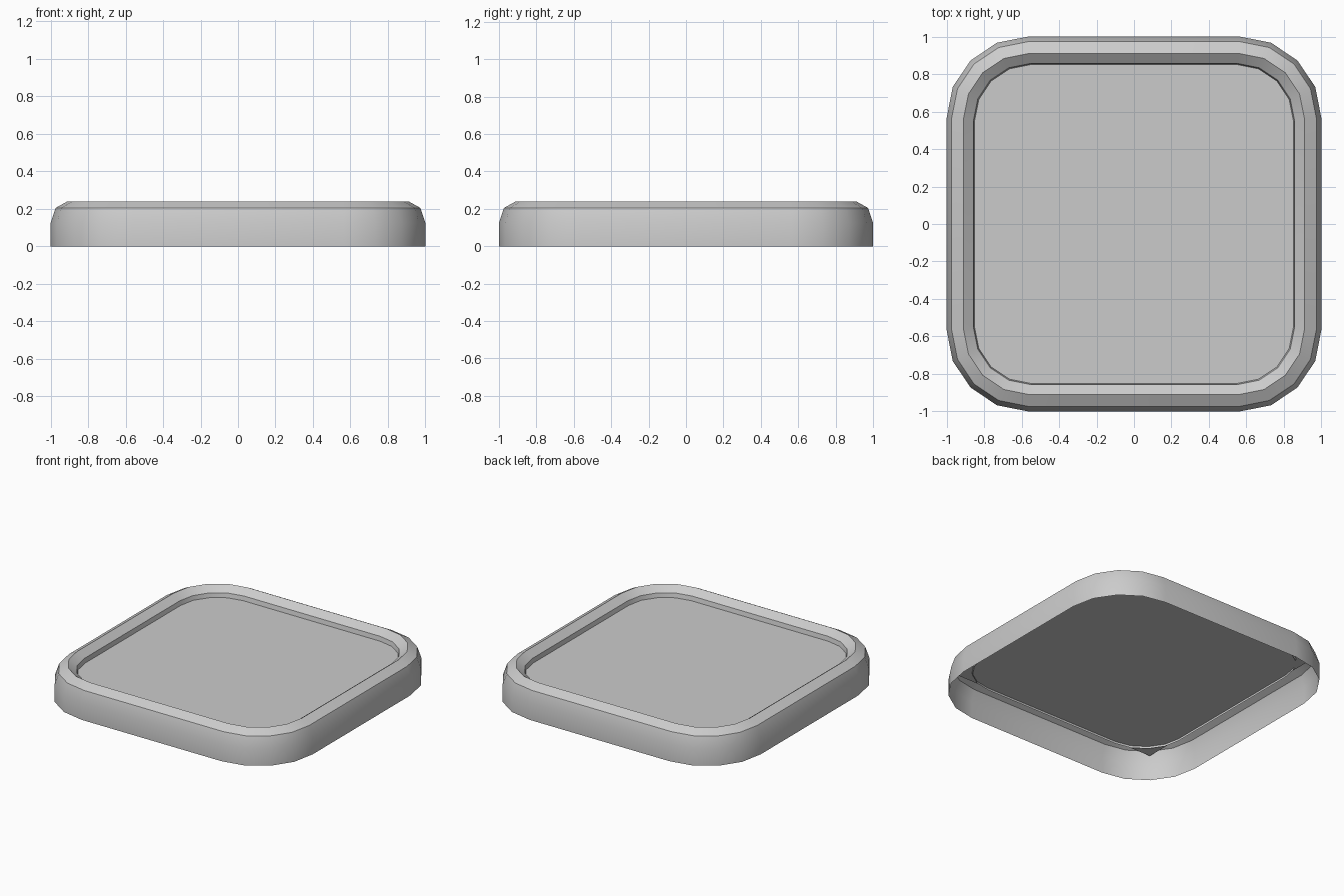
import bpy, bmesh, math

if "Cube" in bpy.data.objects:
    bpy.data.objects.remove(bpy.data.objects["Cube"])

grey = bpy.data.materials.new("light_grey")
grey.diffuse_color = (0.6, 0.6, 0.6, 1)
grey.use_nodes = True
grey.node_tree.nodes["Principled BSDF"].inputs["Base Color"].default_value = grey.diffuse_color


def rounded_square(half, centre, z, segments=4):
    """Points of a rounded square, counter-clockwise."""
    radius = half - centre
    points = []
    for quarter in range(4):
        for i in range(segments + 1):
            a = math.radians(90 * (quarter + i / segments))
            sx = 1 if quarter in (0, 3) else -1
            sy = 1 if quarter in (0, 1) else -1
            points.append((sx * centre + radius * math.cos(a),
                           sy * centre + radius * math.sin(a), z))
    return points


def make_object(name, bm):
    mesh = bpy.data.meshes.new(name)
    bm.to_mesh(mesh)
    bm.free()
    mesh.materials.append(grey)
    obj = bpy.data.objects.new(name, mesh)
    bpy.context.collection.objects.link(obj)
    return obj


# Rim: open shell from the foot, over the crest and down into the recess
# (half width, corner centre, height)
profile = [(1.0, 0.565, 0.0), (1.0, 0.565, 0.125), (0.973, 0.565, 0.205),
           (0.91, 0.56, 0.24), (0.857, 0.55, 0.20), (0.847, 0.55, 0.15)]
bm = bmesh.new()
rings = [[bm.verts.new(p) for p in rounded_square(*row)] for row in profile]
for low, high in zip(rings, rings[1:]):
    for i in range(len(low)):
        j = (i + 1) % len(low)
        bm.faces.new((low[i], low[j], high[j], high[i]))
rim = make_object("rim", bm)
bpy.context.view_layer.objects.active = rim
rim.select_set(True)
bpy.ops.object.shade_smooth_by_angle(angle=math.radians(30))

# Floor: flat square sheet with its corners tucked under the rim
bm = bmesh.new()
bmesh.ops.create_grid(bm, x_segments=1, y_segments=1, size=0.85)
bmesh.ops.translate(bm, verts=bm.verts, vec=(0, 0, 0.168))
make_object("recessed_floor", bm)
